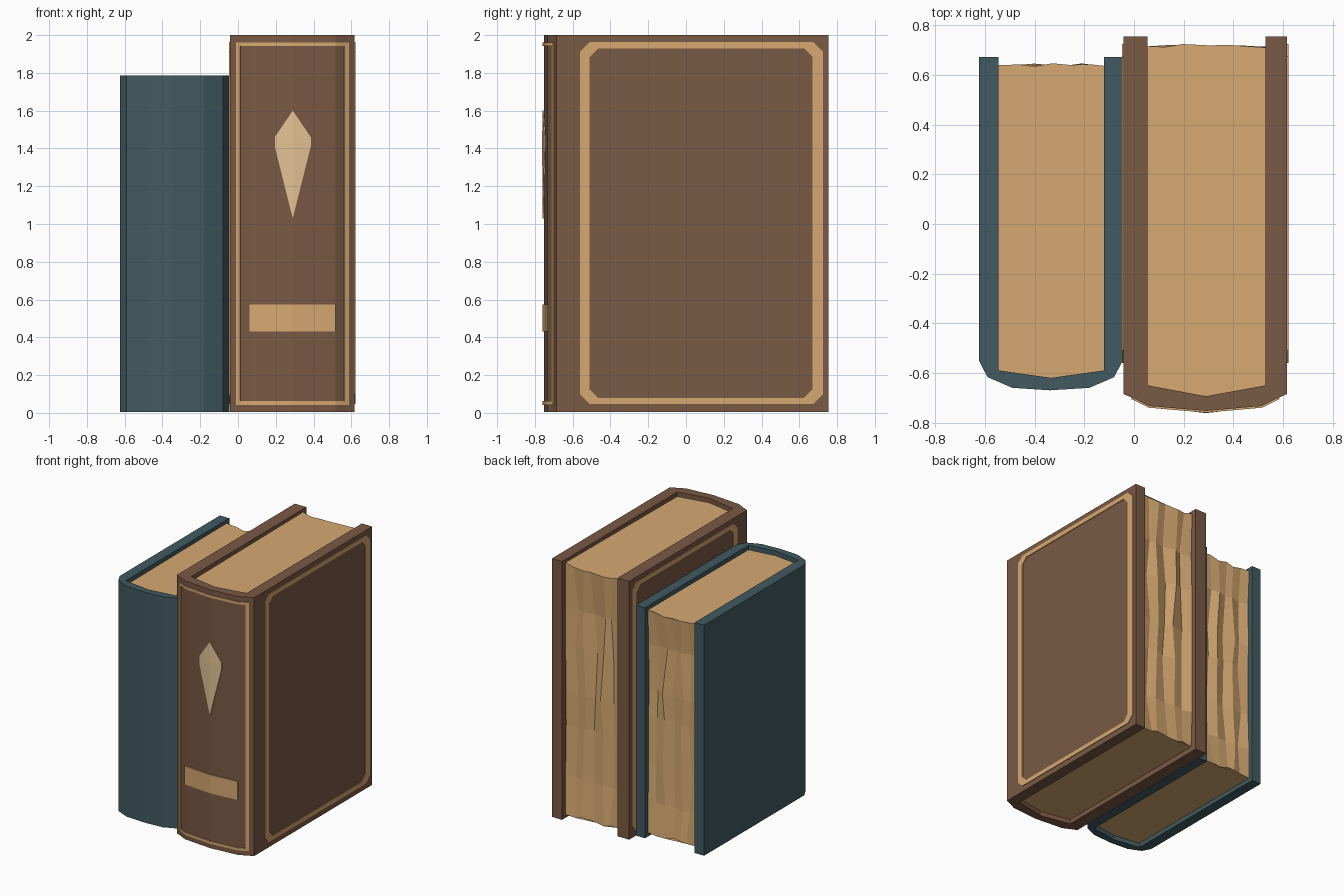
import bpy, bmesh, random

if "Cube" in bpy.data.objects:
    bpy.data.objects.remove(bpy.data.objects["Cube"])

random.seed(4)


def material(name, r, g, b):
    m = bpy.data.materials.new(name)
    m.diffuse_color = (r, g, b, 1)
    m.use_nodes = True
    m.node_tree.nodes["Principled BSDF"].inputs["Base Color"].default_value = m.diffuse_color
    return m


BROWN = material("brown leather", 0.195, 0.100, 0.058)
TEAL = material("teal cloth", 0.054, 0.102, 0.117)
TAN = material("tan paper and gilt", 0.67, 0.397, 0.168)
CREAM = material("pale gold", 0.77, 0.55, 0.30)


def make(name, verts, faces, mat, thick=0):
    me = bpy.data.meshes.new(name)
    bm = bmesh.new()
    vs = [bm.verts.new(v) for v in verts]
    for f in faces:
        bm.faces.new([vs[i] for i in f])
    if thick == 0:
        bmesh.ops.recalc_face_normals(bm, faces=bm.faces)
    bm.to_mesh(me)
    bm.free()
    me.materials.append(mat)
    ob = bpy.data.objects.new(name, me)
    bpy.context.collection.objects.link(ob)
    if thick:
        s = ob.modifiers.new("thickness", "SOLIDIFY")
        s.thickness, s.offset = thick, 0
    return ob


def loft(name, rings, mat):
    """Closed solid through equal-length rings."""
    n = len(rings[0])
    verts = [p for r in rings for p in r]
    faces = [(k * n + i, k * n + (i + 1) % n, (k + 1) * n + (i + 1) % n, (k + 1) * n + i)
             for k in range(len(rings) - 1) for i in range(n)]
    last = (len(rings) - 1) * n
    faces += [tuple(range(n)), tuple(range(last, last + n))]
    return make(name, verts, faces, mat)


def cover(name, outer, inner, back, z0, z1, mat):
    """U-shaped binding: two boards joined by a rounded spine."""
    prof = [(outer[0][0], back)] + outer + [(outer[-1][0], back)]
    prof += [(inner[-1][0], back)] + inner[::-1] + [(inner[0][0], back)]
    return loft(name, [[(x, y, z) for x, y in prof] for z in (z0, z1)], mat)


def pages(name, inner, back, z0, z1):
    """Page block with a faceted, rippled fore edge."""
    x0, x1 = inner[0][0], inner[-1][0]
    rows, cols, rings = 6, 6, []
    for k in range(rows + 1):
        end = k in (0, rows)
        z = z0 + (z1 - z0) * k / rows
        if 0 < k < rows:
            z += random.uniform(-0.05, 0.05)
        ring = [(x, y, z) for x, y in inner]
        for c in range(cols, -1, -1):
            side = c in (0, cols)
            dip = 0.0 if end and not side else (0.03 if c % 2 else 0.008)
            y = back - dip - random.uniform(0, 0.015)
            x = x0 + (x1 - x0) * c / cols + (0 if side else random.uniform(-0.02, 0.02))
            dz = random.uniform(-0.012, 0.012) if end else 0
            ring.append((x, y, z + dz))
        rings.append(ring)
    return loft(name, rings, TAN)


# Brown book
outer = [(-0.043, -0.685), (0.0, -0.703), (0.06, -0.733), (0.29, -0.753),
         (0.515, -0.733), (0.575, -0.703), (0.617, -0.685)]
inner = [(0.055, -0.65), (0.29, -0.694), (0.53, -0.65)]
cover("brown_cover", outer, inner, 0.755, 0.005, 2.0, BROWN)
pages("brown_book_pages", inner, 0.725, 0.04, 1.965)

# Teal book
t_outer = [(-0.625, -0.55), (-0.59, -0.617), (-0.49, -0.66), (-0.34, -0.67),
           (-0.18, -0.66), (-0.08, -0.617), (-0.045, -0.55)]
t_inner = [(-0.545, -0.59), (-0.335, -0.62), (-0.12, -0.59)]
cover("teal_cover", t_outer, t_inner, 0.672, 0.005, 1.785, TEAL)
pages("teal_book_pages", t_inner, 0.648, 0.04, 1.75)


# Gilt frames on both boards of the brown book
def octagon(x, y0, y1, z0, z1, c):
    return [(x, y0 + c, z0), (x, y1 - c, z0), (x, y1, z0 + c), (x, y1, z1 - c),
            (x, y1 - c, z1), (x, y0 + c, z1), (x, y0, z1 - c), (x, y0, z0 + c)]


for side, x in (("right", 0.619), ("left", -0.045)):
    ring = octagon(x, -0.56, 0.725, 0.048, 1.963, 0.05)
    ring += octagon(x, -0.51, 0.67, 0.08, 1.93, 0.045)
    make(side + "_board_frame", ring,
         [(i, (i + 1) % 8, 8 + (i + 1) % 8, 8 + i) for i in range(8)], TAN, 0.006)


# Decoration that follows the rounded spine
def spine_y(x):
    for (xa, ya), (xb, yb) in zip(outer, outer[1:]):
        if xa <= x <= xb:
            return ya + (yb - ya) * (x - xa) / (xb - xa) - 0.003
    return outer[0][1]


def strip(name, x0, x1, z0, z1):
    xs = [x0] + [p[0] for p in outer if x0 < p[0] < x1] + [x1]
    verts = [(x, spine_y(x), z) for x in xs for z in (z0, z1)]
    faces = [(2 * i, 2 * i + 2, 2 * i + 3, 2 * i + 1) for i in range(len(xs) - 1)]
    return make(name, verts, faces, TAN, 0.008)


strip("spine_frame_left", -0.01, 0.013, 0.042, 1.962)
strip("spine_frame_right", 0.563, 0.586, 0.042, 1.962)
strip("spine_frame_bottom", 0.013, 0.563, 0.042, 0.062)
strip("spine_frame_top", 0.013, 0.563, 1.942, 1.962)
strip("spine_label_bar", 0.06, 0.515, 0.432, 0.575)

# Faceted diamond on the spine
rim = [(0.29, 1.6), (0.195, 1.46), (0.195, 1.41), (0.29, 1.03), (0.385, 1.41), (0.385, 1.46)]
verts = [(x, spine_y(x), z) for x, z in rim] + [(0.29, spine_y(0.29) - 0.003, 1.44)]
make("spine_diamond", verts, [(i, (i + 1) % 6, 6) for i in range(6)], CREAM, 0.006)
